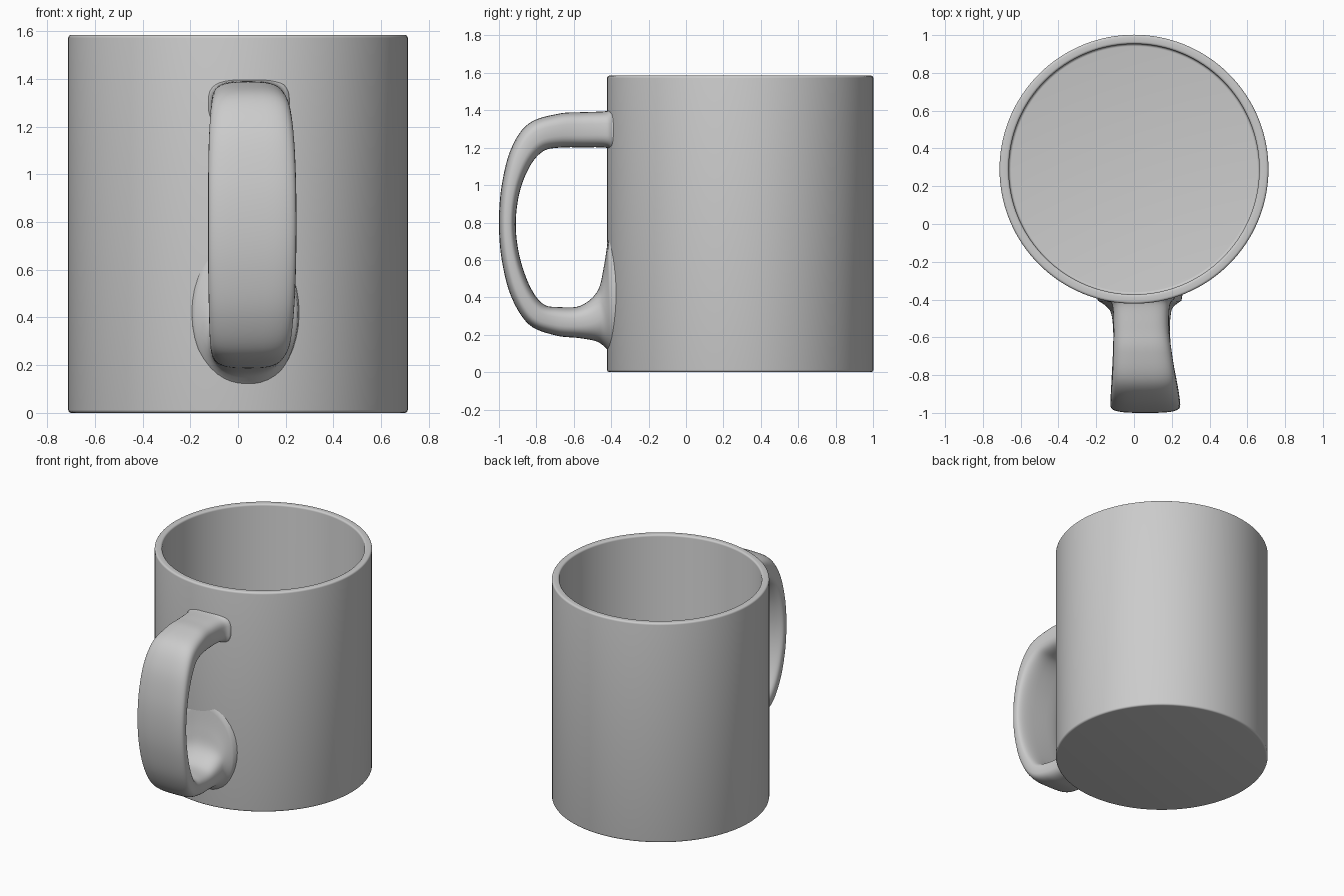
import bpy, bmesh
from math import cos, sin, pi, sqrt, copysign, radians
from mathutils import Vector

cube = bpy.data.objects.get("Cube")
if cube:
    bpy.data.objects.remove(cube)

CENTRE_Y, RADIUS, INNER, HEIGHT, FLOOR = 0.29, 0.712, 0.663, 1.585, 0.06

ceramic = bpy.data.materials.new("grey ceramic")
ceramic.use_nodes = True
colour = (0.6, 0.6, 0.6, 1)
ceramic.diffuse_color = colour
ceramic.node_tree.nodes["Principled BSDF"].inputs["Base Color"].default_value = colour


def finish(bm, name, angle):
    bmesh.ops.recalc_face_normals(bm, faces=bm.faces)
    mesh = bpy.data.meshes.new(name)
    bm.to_mesh(mesh)
    bm.free()
    obj = bpy.data.objects.new(name, mesh)
    bpy.context.collection.objects.link(obj)
    mesh.materials.append(ceramic)
    bpy.ops.object.select_all(action='DESELECT')
    obj.select_set(True)
    bpy.context.view_layer.objects.active = obj
    bpy.ops.object.shade_smooth_by_angle(angle=radians(angle))
    return obj


def loft(bm, rings):
    loops = [[bm.verts.new(p) for p in ring] for ring in rings]
    n = len(loops[0])
    for a, b in zip(loops, loops[1:]):
        for i in range(n):
            j = (i + 1) % n
            bm.faces.new((a[i], a[j], b[j], b[i]))
    bm.faces.new(loops[0])
    bm.faces.new(loops[-1])


def rounded(r, z, size, start):
    """Quarter-circle corner around (r, z), beginning at the start angle."""
    return [(r + size * cos(start + k * pi / 8), z + size * sin(start + k * pi / 8))
            for k in range(5)]


# Cup body: outside wall, rounded rim, inside wall and floor
edge = 0.013
profile = rounded(RADIUS - edge, edge, edge, -pi / 2)
profile += rounded(RADIUS - edge, HEIGHT - edge, edge, 0)
profile += rounded(INNER + edge, HEIGHT - edge, edge, pi / 2)
profile += [(INNER - edge + edge * cos(k * pi / 8), FLOOR + edge - edge * sin(k * pi / 8))
            for k in range(5)]
SEGMENTS = 128
bm = bmesh.new()
loft(bm, [[(r * cos(2 * pi * i / SEGMENTS), CENTRE_Y + r * sin(2 * pi * i / SEGMENTS), z)
           for i in range(SEGMENTS)] for r, z in profile])
finish(bm, "cup_body", 40)

# Handle stations: outer y, z, inner y, z, left and right x limits, squareness
stations = [
    (-0.39, 1.41, -0.39, 1.18, -0.15, 0.22, 3.2),
    (-0.43, 1.395, -0.43, 1.20, -0.115, 0.19, 3.2),
    (-0.55, 1.39, -0.55, 1.202, -0.108, 0.185, 3.2),
    (-0.68, 1.382, -0.68, 1.20, -0.11, 0.20, 3.2),
    (-0.84, 1.33, -0.765, 1.18, -0.115, 0.22, 3.2),
    (-0.935, 1.195, -0.835, 1.10, -0.122, 0.235, 3.2),
    (-0.985, 1.00, -0.89, 0.96, -0.125, 0.243, 3.2),
    (-1.00, 0.80, -0.91, 0.79, -0.125, 0.245, 3.2),
    (-0.985, 0.60, -0.89, 0.62, -0.125, 0.243, 3.2),
    (-0.935, 0.405, -0.835, 0.46, -0.122, 0.235, 3.2),
    (-0.84, 0.255, -0.765, 0.365, -0.118, 0.22, 3.2),
    (-0.70, 0.197, -0.68, 0.348, -0.112, 0.20, 3.0),
    (-0.57, 0.182, -0.565, 0.355, -0.11, 0.19, 2.8),
    (-0.48, 0.165, -0.475, 0.43, -0.12, 0.195, 2.5),
    (-0.435, 0.135, -0.44, 0.56, -0.145, 0.21, 2.2),
    (-0.39, 0.09, -0.41, 0.76, -0.20, 0.26, 2.0),
]


def smooth_path(points, steps):
    """Catmull-Rom interpolation through the stations."""
    pts = [Vector(p) for p in points]
    pts = [pts[0] * 2 - pts[1]] + pts + [pts[-1] * 2 - pts[-2]]
    out = []
    for a, b, c, d in zip(pts, pts[1:], pts[2:], pts[3:]):
        for k in range(steps):
            t = k / steps
            out.append(0.5 * (2 * b + (c - a) * t + (2 * a - 5 * b + 4 * c - d) * t ** 2
                              + (3 * b - a - 3 * c + d) * t ** 3))
    return out + [pts[-2]]


def section(station, count=40):
    oy, oz, iy, iz, left, right, power = station
    ring = []
    for i in range(count):
        c, s = cos(2 * pi * i / count), sin(2 * pi * i / count)
        u = copysign(abs(c) ** (2 / power), c)
        v = copysign(abs(s) ** (2 / power), s)
        ring.append(((left + right) / 2 + u * (right - left) / 2,
                     (oy + iy) / 2 + v * (oy - iy) / 2,
                     (oz + iz) / 2 + v * (oz - iz) / 2))
    return ring


def seat_on_wall(ring):
    """Curve an end section so that it sits inside the cup wall."""
    return [(x, CENTRE_Y - sqrt((RADIUS - 0.02) ** 2 - x * x), z) for x, y, z in ring]


rings = [section(s) for s in smooth_path(stations, 6)]
rings[0], rings[-1] = seat_on_wall(rings[0]), seat_on_wall(rings[-1])
bm = bmesh.new()
loft(bm, rings)
finish(bm, "handle", 60)
